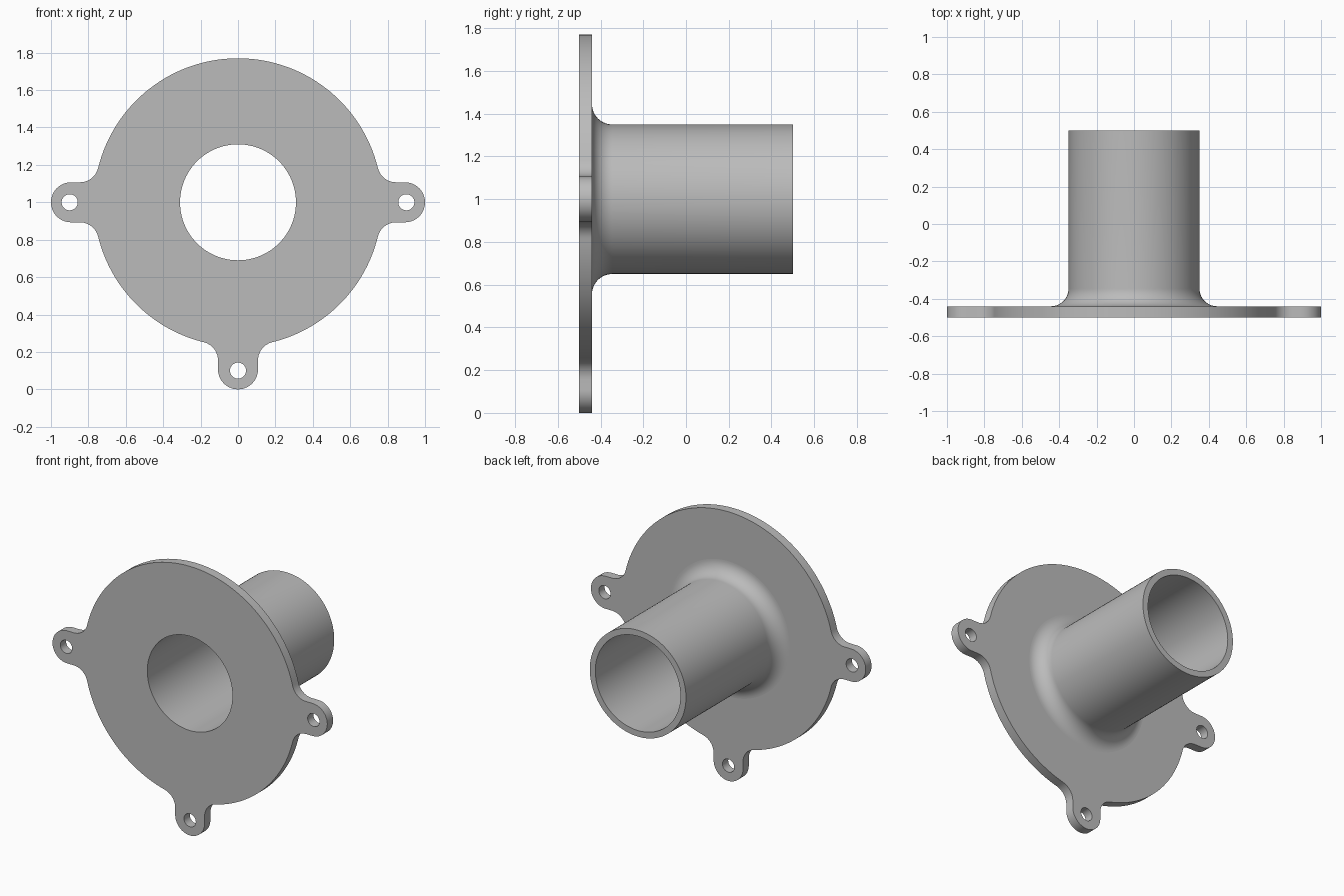
import bpy, bmesh
from math import sin, cos, pi, radians, atan2, sqrt, degrees
from mathutils import Vector

if "Cube" in bpy.data.objects:
    bpy.data.objects.remove(bpy.data.objects["Cube"])

Y0, Y1, Y2 = -0.5, -0.44, 0.5         # plate front, plate back, tube end
R, EAR, FIL = 0.77, 0.107, 0.1        # disc radius, ear half width, ear fillet
BORE, TUBE, ROOT = 0.31, 0.35, 0.095  # bore, tube radius, root fillet
N = 96


def arc(cx, cy, r, a0, a1, n):
    """Points on an arc, angles in degrees."""
    return [(cx + r * cos(radians(a0 + (a1 - a0) * i / n)),
             cy + r * sin(radians(a0 + (a1 - a0) * i / n))) for i in range(n + 1)]


# Outline: three filleted ears joined by arcs of the disc
fy = EAR + FIL
fx = sqrt((R + FIL) ** 2 - fy ** 2)
join = degrees(atan2(fy, fx))
half = arc(1 - EAR, 0, EAR, 0, 90, 14) + arc(fx, fy, FIL, -90, -180 + join, 10)
ear = [(u, -v) for u, v in reversed(half)] + half[1:]
outline = []
for a, nxt in ((180, 270), (270, 360), (360, 540)):
    c, s = cos(radians(a)), sin(radians(a))
    outline += [(u * c - v * s, u * s + v * c) for u, v in ear]
    outline += arc(0, 0, R, a + join, nxt - join, (nxt - a) // 3)[1:-1]

bm = bmesh.new()


def loop(pts, y):
    return [bm.verts.new((x, y, z + 1)) for x, z in pts]


def skin(a, b):
    """Quads between two rings."""
    for i in range(len(a)):
        j = (i + 1) % len(a)
        bm.faces.new((a[i], a[j], b[j], b[i]))


def ring_edges(ring):
    return [bm.edges.get((ring[i - 1], ring[i])) for i in range(len(ring))]


# Plate rim and the three bolt holes
front, back = [], []
holes = [arc(x, z, 0.043, 0, 360, 32)[:-1] for x, z in ((-0.9, 0), (0.9, 0), (0, -0.9))]
for pts in [outline] + holes:
    f, b = loop(pts, Y0), loop(pts, Y1)
    skin(f, b)
    front.append(f)
    back.append(b)

# Turned tube: root fillet, outer wall, end rim, bore
profile = [(TUBE + ROOT - ROOT * sin(t), Y1 + ROOT - ROOT * cos(t))
           for t in (pi / 2 * i / 14 for i in range(15))]
profile += [(TUBE, Y2), (BORE, Y2), (BORE, Y0)]
rings = [loop(arc(0, 0, r, 0, 360, N)[:-1], y) for r, y in profile]
for a, b in zip(rings, rings[1:]):
    skin(a, b)
back.append(rings[0])
front.append(rings[-1])

# Flat front and back faces of the plate
for loops, ny in ((front, -1), (back, 1)):
    edges = [e for ring in loops for e in ring_edges(ring)]
    bmesh.ops.triangle_fill(bm, use_beauty=True, edges=edges, normal=Vector((0, ny, 0)))
bmesh.ops.recalc_face_normals(bm, faces=bm.faces[:])
for f in bm.faces:
    f.smooth = True
for e in ring_edges(rings[0]):
    e.smooth = False

mesh = bpy.data.meshes.new("flanged_tube")
bm.to_mesh(mesh)
bm.free()
obj = bpy.data.objects.new("flanged_tube", mesh)
bpy.context.collection.objects.link(obj)
mat = bpy.data.materials.new("grey metal")
mat.diffuse_color = (0.5, 0.5, 0.5, 1)
mat.use_nodes = True
mat.node_tree.nodes["Principled BSDF"].inputs["Base Color"].default_value = mat.diffuse_color
mesh.materials.append(mat)

bpy.context.view_layer.objects.active = obj
obj.select_set(True)
bpy.ops.object.shade_smooth_by_angle(angle=radians(30), keep_sharp_edges=True)
